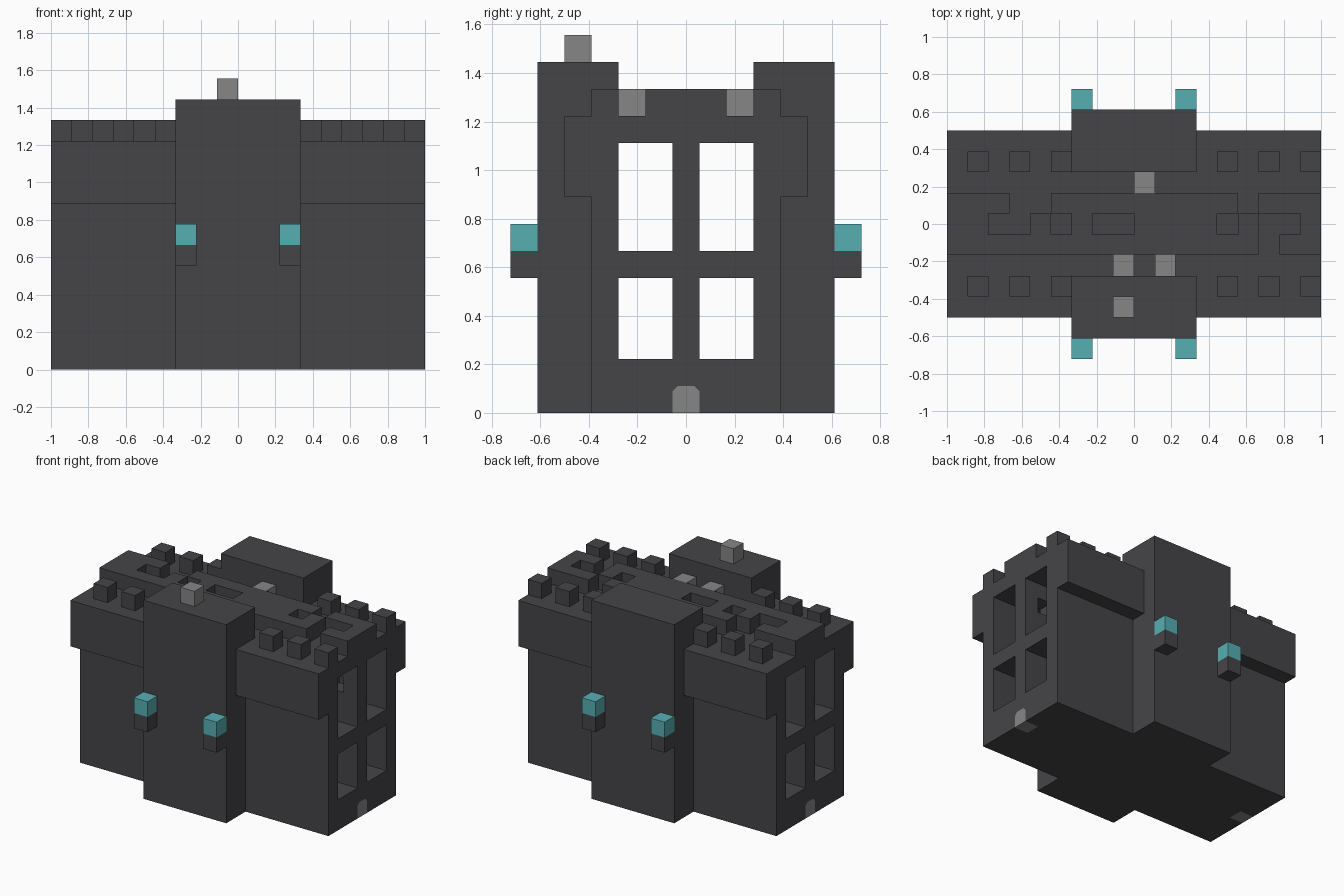
import bpy, bmesh

U = 1 / 9  # one building block

old = bpy.data.objects.get("Cube")
if old:
    bpy.data.objects.remove(old, do_unlink=True)


def material(name, colour):
    m = bpy.data.materials.new(name)
    m.use_nodes = True
    m.diffuse_color = (*colour, 1)
    m.node_tree.nodes["Principled BSDF"].inputs["Base Color"].default_value = (*colour, 1)
    return m


DARK = material("charcoal stone", (0.06, 0.06, 0.066))
GREY = material("grey stone", (0.24, 0.24, 0.24))
TEAL = material("teal glow", (0.095, 0.43, 0.45))


def prism(name, profile, x0, x1, mat=DARK):
    """Extrude a (y, z) outline along x, measured in blocks."""
    bm = bmesh.new()
    face = bm.faces.new([bm.verts.new((x0 * U, y * U, z * U)) for y, z in profile])
    new = bmesh.ops.extrude_face_region(bm, geom=[face])["geom"]
    verts = [v for v in new if isinstance(v, bmesh.types.BMVert)]
    bmesh.ops.translate(bm, verts=verts, vec=((x1 - x0) * U, 0, 0))
    bmesh.ops.recalc_face_normals(bm, faces=bm.faces)
    mesh = bpy.data.meshes.new(name)
    bm.to_mesh(mesh)
    bm.free()
    mesh.materials.append(mat)
    ob = bpy.data.objects.new(name, mesh)
    bpy.context.collection.objects.link(ob)
    return ob


def box(name, x, y, z, mat=DARK):
    profile = [(y[0], z[0]), (y[1], z[0]), (y[1], z[1]), (y[0], z[1])]
    return prism(name, profile, x[0], x[1], mat)


def cut(target, cutter):
    mod = target.modifiers.new("cut", "BOOLEAN")
    mod.operation = "DIFFERENCE"
    mod.solver = "EXACT"
    mod.object = cutter
    bpy.context.view_layer.objects.active = target
    bpy.ops.object.modifier_apply(modifier=mod.name)
    bpy.data.objects.remove(cutter, do_unlink=True)


# Main hall with overhanging eaves
half = [(3.5, 0), (3.5, 8), (4.5, 8), (4.5, 11)]
hall = prism("main_hall", half + [(-y, z) for y, z in reversed(half)], -9, 9)

# Long window galleries running through the hall
for y in ((-2.5, -0.5), (0.5, 2.5)):
    for z in ((2, 5), (6, 10)):
        cut(hall, box("gallery_cutter", (-10, 10), y, z))
cut(hall, box("partition_cutter", (7, 8), (-0.7, 0.7), (8, 9)))

# Arched doors set in both ends
for side, label in ((-1, "right"), (1, "left")):
    arch = [(-0.5, 0.8), (-0.3, 1), (0.3, 1), (0.5, 0.8)]
    cut(hall, prism("door_cutter", [(-0.5, -1)] + arch + [(0.5, -1)], side * 8, side * 10))
    prism(label + "_door", [(-0.5, 0)] + arch + [(0.5, 0)], side * 8, side * 9, GREY)

# Raised roof ridge with worn notches, one list per row of blocks
ridge = box("roof_ridge", (-9, 9), (-1.5, 1.5), (11, 12))
notches = (
    ((0.5, 1.6), ((-6, -4), (5, 6))),
    ((-0.5, 0.5), ((-7, -5), (-4, -3), (-2, 0), (4, 5), (6, 8))),
    ((-1.6, -0.5), ((6, 7),)),
)
for y, spans in notches:
    for span in spans:
        cut(ridge, box("notch_cutter", span, y, (10.5, 12.5)))

# Towers, lamps and battlements on both long sides
for s, label in ((-1, "front"), (1, "back")):
    def span(a, b):
        return tuple(sorted((s * a, s * b)))

    box(label + "_tower", (-3, 3), span(2.5, 5.5), (0, 13))
    for x in (-3, 2):
        box(label + "_lamp_bracket", (x, x + 1), span(5.5, 6.5), (5, 6))
        box(label + "_lamp", (x, x + 1), span(5.5, 6.5), (6, 7), TEAL)
    for x in (-8, -6, -4, 4, 6, 8):
        box(label + "_merlon", (x, x + 1), span(2.5, 3.5), (11, 12))

# Loose grey roof blocks
for x, y, z in ((-1, -2.5, 11), (1, -2.5, 11), (0, 1.5, 11), (-1, -4.5, 13)):
    box("roof_block", (x, x + 1), (y, y + 1), (z, z + 1), GREY)
